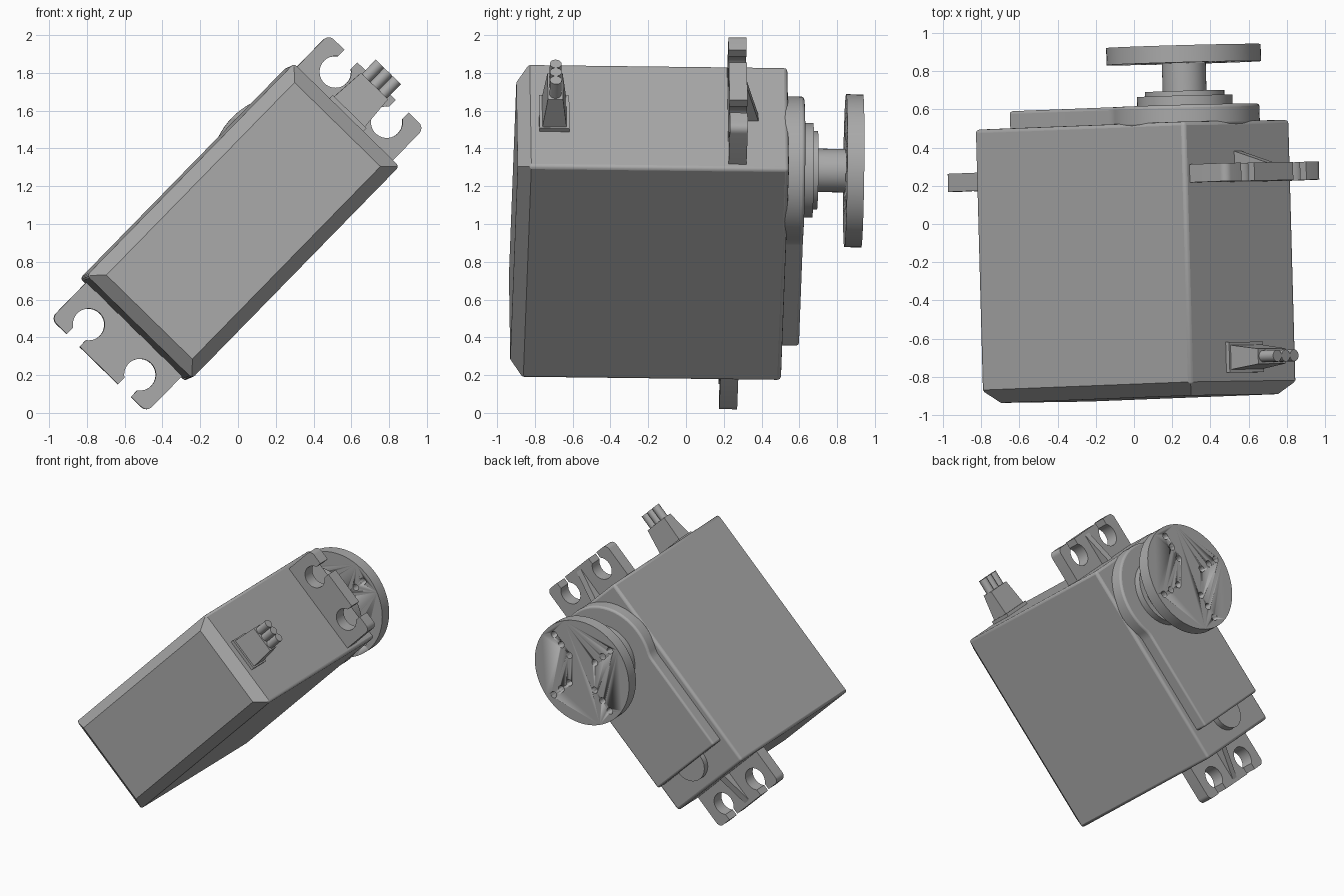
import bpy, bmesh
from math import asin, cos, sin, pi, radians
from mathutils import Matrix, Vector

if "Cube" in bpy.data.objects:
    bpy.data.objects.remove(bpy.data.objects["Cube"])

# One grey plastic for the whole servo
grey = bpy.data.materials.new("grey_plastic")
grey.use_nodes = True
COLOUR = (0.4, 0.4, 0.4, 1)
grey.diffuse_color = COLOUR
grey.node_tree.nodes["Principled BSDF"].inputs["Base Color"].default_value = COLOUR

# Tilted frame: local x is the width, local y the length, local z the output shaft
shaft_dir = Vector((-0.027, 1, -0.012)).normalized()
length_dir = Vector((0.699, 0, 0.715))
length_dir = (length_dir - shaft_dir * length_dir.dot(shaft_dir)).normalized()
width_dir = length_dir.cross(shaft_dir)
FRAME = Matrix((width_dir, length_dir, shaft_dir)).transposed().to_4x4()
FRAME.translation = (-0.01, 0.52, 1.0)
SHAFT_Y = 0.40


def arc(cx, cy, r, start, end, n):
    """Points on an arc, angles in radians."""
    angles = [start + (end - start) * i / n for i in range(n + 1)]
    return [(cx + r * cos(t), cy + r * sin(t)) for t in angles]


def circle(cx, cy, r, n=64):
    return arc(cx, cy, r, 0, 2 * pi, n)[:-1]


def rect(hx, y0, y1):
    return [(-hx, y0), (hx, y0), (hx, y1), (-hx, y1)]


def loft(bm, rings):
    """Closed solid through rings of equally many points."""
    loops = [[bm.verts.new(p) for p in ring] for ring in rings]
    for low, high in zip(loops, loops[1:]):
        for i in range(len(low)):
            j = (i + 1) % len(low)
            bm.faces.new((low[i], low[j], high[j], high[i]))
    bm.faces.new(loops[0][::-1])
    bm.faces.new(loops[-1])


def prism(bm, outline, z0, z1):
    loft(bm, [[(x, y, z) for x, y in outline] for z in (z0, z1)])


def finish(name, bm, bevel=0, limit=70):
    bmesh.ops.recalc_face_normals(bm, faces=bm.faces)
    mesh = bpy.data.meshes.new(name)
    bm.to_mesh(mesh)
    bm.free()
    mesh.materials.append(grey)
    obj = bpy.data.objects.new(name, mesh)
    bpy.context.collection.objects.link(obj)
    obj.matrix_world = FRAME
    bpy.ops.object.select_all(action="DESELECT")
    obj.select_set(True)
    bpy.context.view_layer.objects.active = obj
    bpy.ops.object.shade_smooth_by_angle(angle=radians(30))
    if bevel:
        mod = obj.modifiers.new("Rounded edges", "BEVEL")
        mod.width = bevel
        mod.segments = 3
        mod.limit_method = "ANGLE"
        mod.angle_limit = radians(limit)
    return obj


def solid(name, outline, z0, z1, bevel=0):
    bm = bmesh.new()
    prism(bm, outline, z0, z1)
    return finish(name, bm, bevel)


# Case with a chamfered front end
bm = bmesh.new()
loft(bm, [[(x, y, z) for x, y in rect(0.39 - inset, -0.785 + inset, 0.785 - inset)]
          for z, inset in ((-1.435, 0.072), (-1.365, 0), (0, 0))])
finish("case", bm, 0.02)

# Gearbox cover: round boss blended into a narrower tail
BOSS, TAIL, FILLET = 0.39, 0.34, 0.15
turn = asin(((BOSS + FILLET) ** 2 - (TAIL + FILLET) ** 2) ** 0.5 / (BOSS + FILLET))
fillet_y = SHAFT_Y - (BOSS + FILLET) * sin(turn)
right_fillet = arc(TAIL + FILLET, fillet_y, FILLET, pi, pi - turn, 6)
left_fillet = [(-x, y) for x, y in right_fillet[::-1]]
boss = arc(0, SHAFT_Y, BOSS, -turn, pi + turn, 56)[1:-1]
solid("gearbox_cover", [(-TAIL, -0.575), (TAIL, -0.575)] + right_fillet + boss + left_fillet,
      -0.02, 0.09, 0.015)
solid("cover_boss", circle(0, -0.575, 0.13, 40), -0.02, 0.045)

# Stepped bearing and output shaft
for name, r, z0, z1 in (("bearing_step", 0.25, 0.08, 0.14),
                        ("bearing_ring", 0.208, 0.13, 0.165),
                        ("output_shaft", 0.115, 0.15, 0.33)):
    solid(name, circle(0, SHAFT_Y, r), z0, z1)

# Round horn, drilled along four arms
horn = solid("horn_disc", circle(0, SHAFT_Y, 0.405, 80), 0.312, 0.402)
bm = bmesh.new()
for dx, dy in ((1, 0), (0, 1), (-1, 0), (0, -1)):
    for reach in (0.155, 0.25, 0.34):
        prism(bm, circle(dx * reach, SHAFT_Y + dy * reach, 0.025, 20), 0.25, 0.45)
cutter = finish("horn_hole_cutter", bm)
cutter.hide_render = True
drill = horn.modifiers.new("Holes", "BOOLEAN")
drill.object = cutter
drill.operation = "DIFFERENCE"
drill.solver = "EXACT"
bpy.context.view_layer.update()
bpy.context.view_layer.objects.active = horn
bpy.ops.object.modifier_apply(modifier=drill.name)
bpy.data.objects.remove(cutter)

# Mounting ears with open screw slots and a central rib
HOLE, SLOT, HOLE_X, HOLE_Y, EAR_END = 0.084, 0.048, 0.19, 0.935, 1.052
gap = asin(SLOT / HOLE)
half = [(0.355, 0.75)] + arc(0.315, EAR_END - 0.04, 0.04, 0, pi / 2, 6)
half += [(HOLE_X + SLOT, EAR_END)]
half += arc(HOLE_X, HOLE_Y, HOLE, pi / 2 - gap, gap - 1.5 * pi, 32)
half += [(HOLE_X - SLOT, EAR_END)]
ear = half + [(-x, y) for x, y in half[::-1]]
for side, sign in (("upper", 1), ("lower", -1)):
    solid(side + "_ear", [(x, sign * y) for x, y in ear], -0.32, -0.225)
    bm = bmesh.new()
    loft(bm, [[(x, sign * y, z) for y, z in ((0.77, -0.23), (1.045, -0.23), (0.77, -0.155))]
              for x in (-0.025, 0.025)])
    finish(side + "_ear_rib", bm)

# Cable outlet: base plate, tapered strain relief and three wires
CABLE_Z = -1.24
solid("cable_base", rect(0.125, 0.77, 0.81), CABLE_Z - 0.08, CABLE_Z + 0.08)
bm = bmesh.new()
loft(bm, [[(sx * hx, y, CABLE_Z + sz * hz) for sx, sz in ((-1, -1), (1, -1), (1, 1), (-1, 1))]
          for y, hx, hz in ((0.8, 0.115, 0.065), (1.0, 0.1, 0.04))])
finish("strain_relief", bm)
for i, x in enumerate((-0.062, 0, 0.062)):
    bm = bmesh.new()
    loft(bm, [[(px, y, pz) for px, pz in circle(x, CABLE_Z, 0.031, 24)] for y in (0.98, 1.105)])
    finish(f"wire_{i + 1}", bm)
